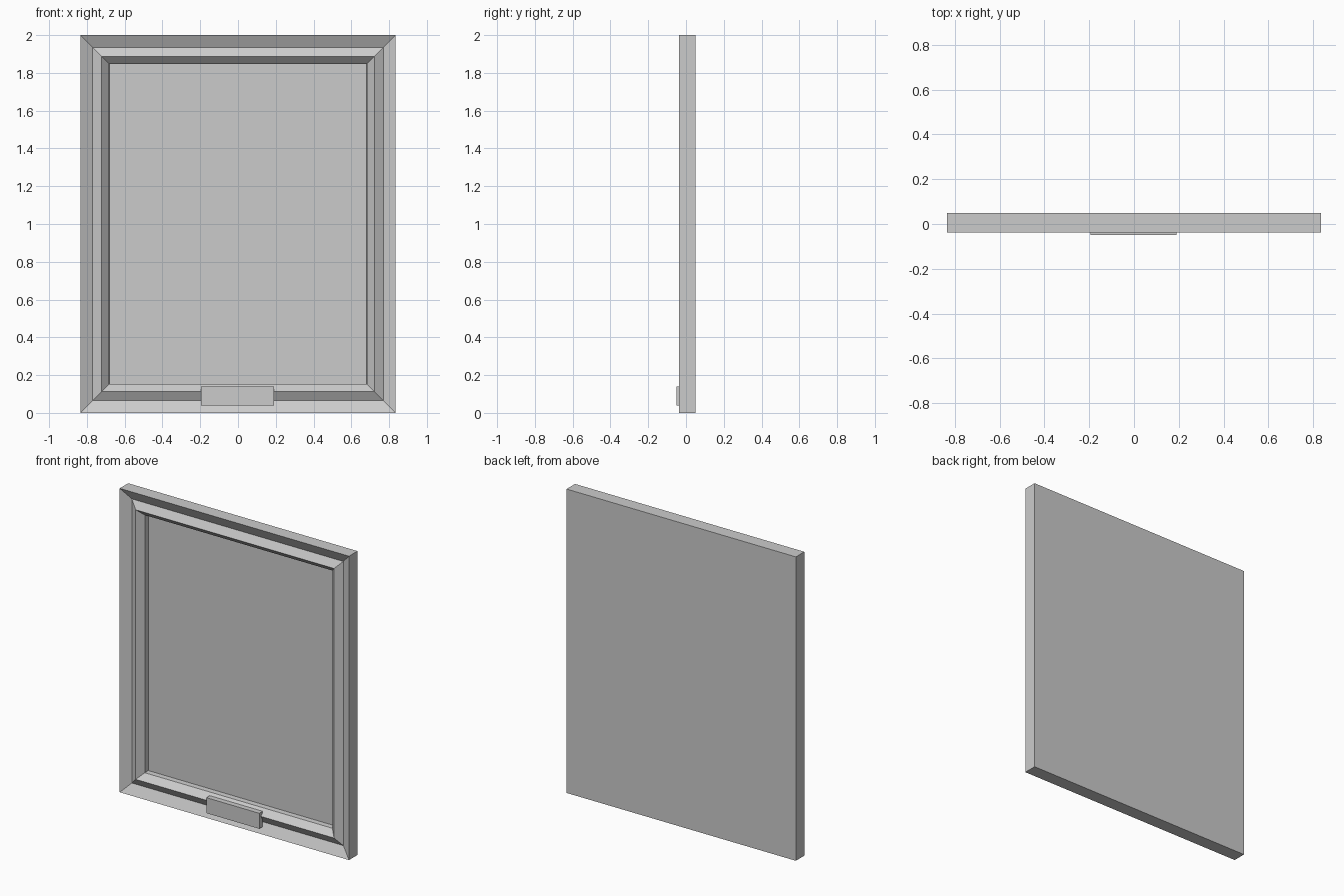
import bpy
import bmesh

cube = bpy.data.objects.get("Cube")
if cube:
    bpy.data.objects.remove(cube, do_unlink=True)

HALF_W, HEIGHT = 0.835, 2.0
FRONT, BACK, PANEL_Y = -0.038, 0.05, 0.04

grey = bpy.data.materials.new("plain_grey")
grey.use_nodes = True
colour = (0.6, 0.6, 0.6, 1)
grey.diffuse_color = colour
grey.node_tree.nodes["Principled BSDF"].inputs["Base Color"].default_value = colour


def finish(name, bm):
    bmesh.ops.recalc_face_normals(bm, faces=bm.faces)
    mesh = bpy.data.meshes.new(name)
    bm.to_mesh(mesh)
    bm.free()
    mesh.materials.append(grey)
    obj = bpy.data.objects.new(name, mesh)
    bpy.context.collection.objects.link(obj)
    return obj


def box(name, x, y, z):
    """Box from (low, high) ranges on each axis."""
    bm = bmesh.new()
    bmesh.ops.create_cube(bm, size=1)
    for v in bm.verts:
        v.co = [r[0] if c < 0 else r[1] for c, r in zip(v.co, (x, y, z))]
    return finish(name, bm)


def mitred_frame(name, profile):
    """Sweep a closed (inset, y) profile round the rectangle with mitred corners."""
    bm = bmesh.new()
    rings = []
    for inset, y in profile:
        w, low, high = HALF_W - inset, inset, HEIGHT - inset
        corners = [(-w, low), (w, low), (w, high), (-w, high)]
        rings.append([bm.verts.new((x, y, z)) for x, z in corners])
    for a, b in zip(rings, rings[1:] + rings[:1]):
        for i in range(4):
            j = (i + 1) % 4
            bm.faces.new((a[i], a[j], b[j], b[i]))
    return finish(name, bm)


# Moulding: outer slope, raised ridge, inner slope, straight wall to the panel
mitred_frame("frame", [(0, BACK), (0, FRONT), (0.065, FRONT + 0.034),
                       (0.113, FRONT + 0.005), (0.152, FRONT + 0.044),
                       (0.154, PANEL_Y), (0.154, BACK)])

# Flat panel closing the frame at the back
edge = 0.154
box("panel", (edge - HALF_W, HALF_W - edge), (PANEL_Y, BACK), (edge, HEIGHT - edge))

# Plain plate on the lower rail
box("name_plate", (-0.195, 0.19), (-0.05, -0.015), (0.038, 0.14))
